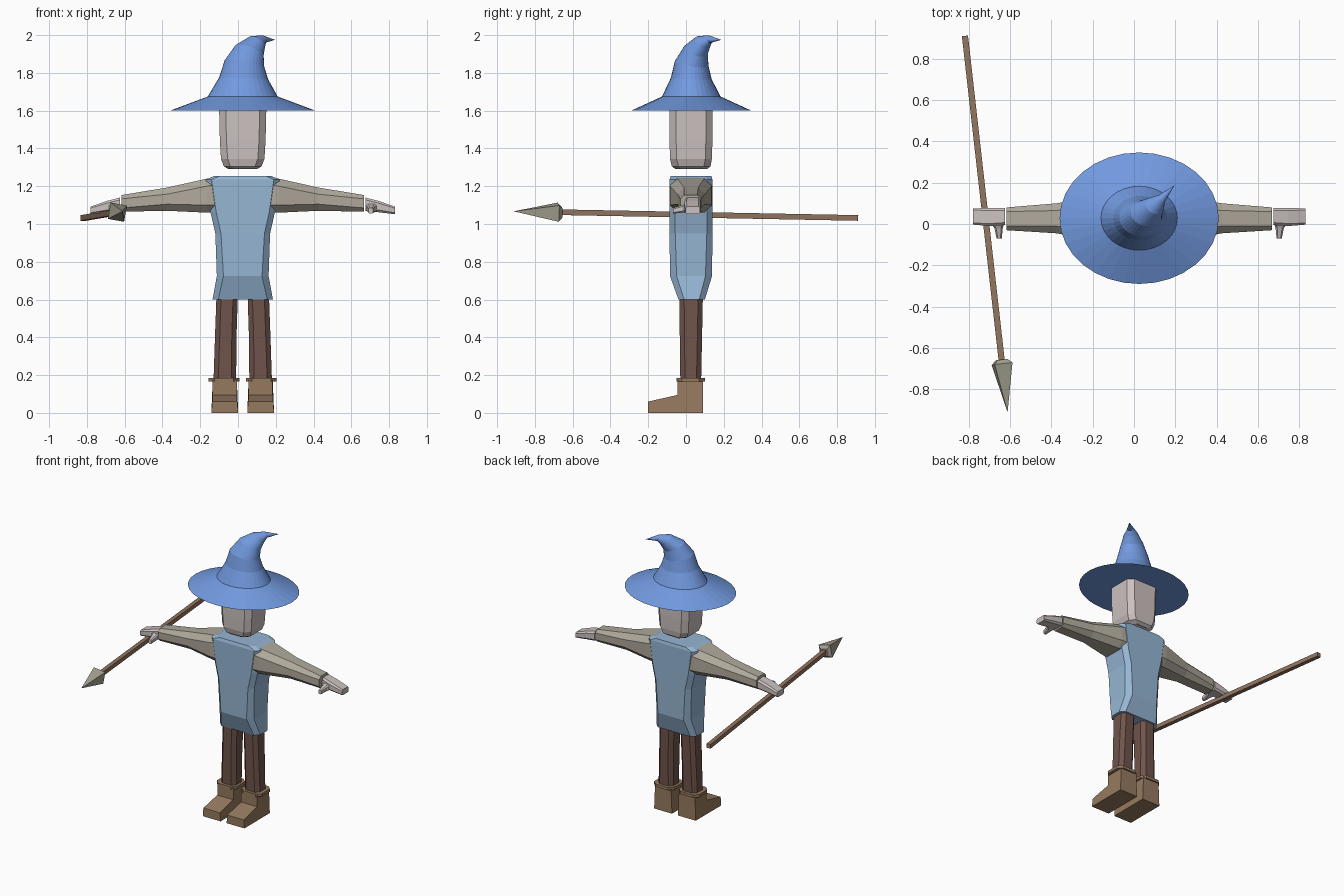
import bpy, bmesh, math
from mathutils import Vector, Matrix

if "Cube" in bpy.data.objects:
    bpy.data.objects.remove(bpy.data.objects["Cube"])

CX = 0.025  # body centre line


def material(name, r, g, b):
    m = bpy.data.materials.new(name)
    m.diffuse_color = [(c / 255 / 12.92 if c < 11 else ((c / 255 + 0.055) / 1.055) ** 2.4)
                       for c in (r, g, b)] + [1]
    m.use_nodes = True
    m.node_tree.nodes["Principled BSDF"].inputs["Base Color"].default_value = m.diffuse_color
    return m


HAT = material("hat blue", 114, 154, 224)
TUNIC = material("tunic blue", 150, 182, 212)
SLEEVE = material("sleeve grey", 176, 169, 156)
SKIN = material("skin", 204, 194, 192)
TROUSER = material("trouser brown", 112, 84, 75)
BOOT = material("boot brown", 150, 122, 95)
WOOD = material("shaft wood", 146, 117, 96)
METAL = material("spear metal", 166, 162, 146)


def skin_rings(name, rings, mat):
    """Bridge a list of equal-length point rings and cap both ends."""
    bm = bmesh.new()
    loops = [[bm.verts.new(p) for p in ring] for ring in rings]
    n = len(loops[0])
    for a, b in zip(loops, loops[1:]):
        for i in range(n):
            j = (i + 1) % n
            bm.faces.new((a[i], a[j], b[j], b[i]))
    bm.faces.new(loops[0])
    bm.faces.new(loops[-1])
    bmesh.ops.remove_doubles(bm, verts=bm.verts, dist=1e-5)
    bmesh.ops.recalc_face_normals(bm, faces=bm.faces)
    me = bpy.data.meshes.new(name)
    bm.to_mesh(me)
    bm.free()
    me.materials.append(mat)
    ob = bpy.data.objects.new(name, me)
    bpy.context.collection.objects.link(ob)
    return ob


def loft(name, sections, mat, axis="z", side=1):
    """Sections (t, u0, u1, v0, v1, chamfer) along an axis; x is measured from the centre line."""
    rings = []
    for t, u0, u1, v0, v1, c in sections:
        uv = [(u0 + c, v0), (u1 - c, v0), (u1, v0 + c), (u1, v1 - c),
              (u1 - c, v1), (u0 + c, v1), (u0, v1 - c), (u0, v0 + c)]
        pts = [{"x": (t, u, v), "y": (u, t, v), "z": (u, v, t)}[axis] for u, v in uv]
        rings.append([(CX + side * x, y, z) for x, y, z in pts])
    return skin_rings(name, rings, mat)


# Head
loft("head", [(1.29, -.075, .075, -.055, .11, .03), (1.305, -.10, .10, -.075, .13, .035),
              (1.345, -.115, .115, -.085, .137, .035), (1.44, -.121, .121, -.087, .14, .035),
              (1.65, -.126, .126, -.087, .14, .035)], SKIN)

# Tunic
loft("tunic", [(.60, -.16, .16, -.04, .10, .03), (.725, -.137, .137, -.085, .138, .035),
               (.95, -.145, .145, -.087, .14, .03), (1.06, -.17, .17, -.087, .14, .03),
               (1.235, -.195, .195, -.087, .14, .03), (1.255, -.15, .15, -.08, .135, .03)], TUNIC)

# Pointed hat: elliptical rings that lean over towards the tip
d = Vector((.74, .67, 0))
hat = []
for cx, cy, cz, rx, ry, tilt in [
        (.025, .028, 1.60, .385, .318, 0), (.025, .028, 1.675, .185, .155, 0),
        (.03, .028, 1.77, .13, .108, 3), (.034, .03, 1.85, .106, .09, 12),
        (.06, .052, 1.918, .08, .066, 26), (.10, .088, 1.962, .05, .046, 42),
        (.135, .124, 1.979, .022, .022, 66), (.196, .187, 1.975, 0, 0, 90)]:
    rot = Matrix.Rotation(math.radians(tilt), 3, Vector((-d.y, d.x, 0)))
    hat.append([Vector((cx, cy, cz)) + rot @ Vector((rx * math.cos(a), ry * math.sin(a), 0))
                for a in (math.tau * i / 32 for i in range(32))])
hat[-1] = [hat[-1][0] + Vector((1e-4 * math.cos(i), 1e-4 * math.sin(i), 0)) for i in range(32)]
skin_rings("hat", hat, HAT)

for side, tag in ((1, "left"), (-1, "right")):
    # Sleeve, hand and thumb
    loft(tag + "_sleeve", [(.14, -.085, .138, 1.06, 1.25, .04), (.19, -.085, .135, 1.06, 1.24, .04),
                           (.40, -.045, .10, 1.07, 1.193, .035),
                           (.643, -.03, .08, 1.065, 1.153, .02)], SLEEVE, "x", side)
    loft(tag + "_hand", [(.65, -.005, .078, 1.07, 1.14, .012), (.72, -.01, .078, 1.062, 1.122, .012),
                         (.805, -.003, .075, 1.052, 1.092, .008)], SKIN, "x", side)
    loft(tag + "_thumb", [(.01, .65, .72, 1.068, 1.115, .008), (-.02, .66, .70, 1.06, 1.10, .008),
                          (-.07, .665, .69, 1.055, 1.085, .006)], SKIN, "y", side)
    # Trouser leg
    loft(tag + "_leg", [(.16, .035, .155, -.03, .08, .025), (.40, .033, .147, -.033, .085, .025),
                        (.65, .025, .138, -.035, .09, .025)], TROUSER, "z", side)
    # Boot: side profile, narrowing upwards
    profile = [(-.2, 0), (.06, 0), (.09, .0), (.09, .175), (-.045, .175), (-.045, .095), (-.2, .06)]
    rings = []
    for s in (-1, 1):
        rings.append([(CX + side * (.095 + s * (.071 - .08 * min(z, .09))), y, z)
                      for y, z in profile])
    skin_rings(tag + "_boot", rings, BOOT)
    loft(tag + "_boot_cuff", [(.165, .018, .18, -.05, .10, .03),
                              (.185, .018, .18, -.05, .10, .03)], BOOT, "z", side)

# Spear held in the right hand: square shaft and four-sided point
tail, tip = Vector((-.818, .91, 1.032)), Vector((-.612, -.91, 1.067))
along = (tip - tail).normalized()
across = along.cross(Vector((0, 0, 1))).normalized()
up = across.cross(along)
length = (tip - tail).length


def spear_ring(t, r, turn):
    c = tail + along * t
    return [c + r * (math.cos(a) * across + math.sin(a) * up)
            for a in (math.radians(turn + 90 * i) for i in range(4))]


skin_rings("spear_shaft", [spear_ring(0, .021, 45), spear_ring(length - .22, .021, 45)], WOOD)
skin_rings("spear_point", [spear_ring(length - .255, .035, 55), spear_ring(length - .235, .062, 55),
                           spear_ring(length, .0005, 55)], METAL)
